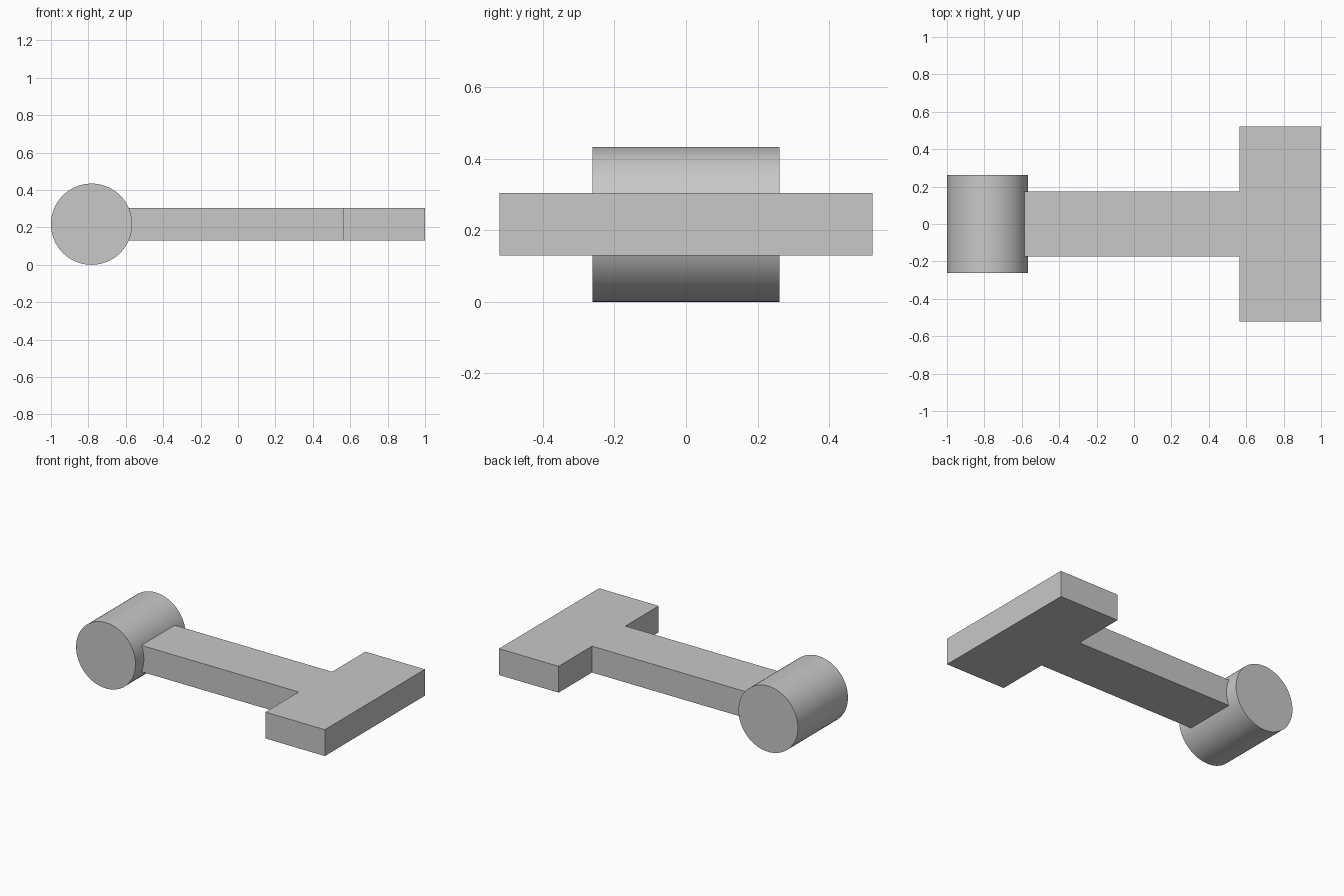
import bpy
import bmesh
import math

default = bpy.data.objects.get("Cube")
if default:
    bpy.data.objects.remove(default, do_unlink=True)

# Plain grey finish
GREY = (0.58, 0.58, 0.58, 1.0)
grey = bpy.data.materials.new("plain_grey")
grey.use_nodes = True
grey.diffuse_color = GREY
grey.node_tree.nodes["Principled BSDF"].inputs["Base Color"].default_value = GREY

RADIUS = 0.217
BARREL_X = RADIUS - 1
THICKNESS = 0.174


def extrude_profile(name, points, bottom, height):
    """Extrude a flat outline upward into a solid."""
    bm = bmesh.new()
    face = bm.faces.new([bm.verts.new((x, y, bottom)) for x, y in points])
    top = bmesh.ops.extrude_face_region(bm, geom=[face])["geom"]
    verts = [v for v in top if isinstance(v, bmesh.types.BMVert)]
    bmesh.ops.translate(bm, verts=verts, vec=(0, 0, height))
    bmesh.ops.recalc_face_normals(bm, faces=bm.faces)
    mesh = bpy.data.meshes.new(name)
    bm.to_mesh(mesh)
    bm.free()
    obj = bpy.data.objects.new(name, mesh)
    bpy.context.collection.objects.link(obj)
    mesh.materials.append(grey)
    return obj


# T-shaped plate: narrow arm running into a wide crossbar
half = [(BARREL_X, 0.174), (0.565, 0.174), (0.565, 0.522), (1, 0.522)]
outline = half + [(x, -y) for x, y in reversed(half)]
extrude_profile("t_plate", outline, RADIUS - THICKNESS / 2, THICKNESS)

# Round barrel across the end of the arm
bpy.ops.mesh.primitive_cylinder_add(
    vertices=96, radius=RADIUS, depth=0.522,
    location=(BARREL_X, 0, RADIUS), rotation=(math.pi / 2, 0, 0))
barrel = bpy.context.object
barrel.name = "barrel"
barrel.data.materials.append(grey)
bpy.ops.object.shade_smooth_by_angle(angle=math.radians(30))
